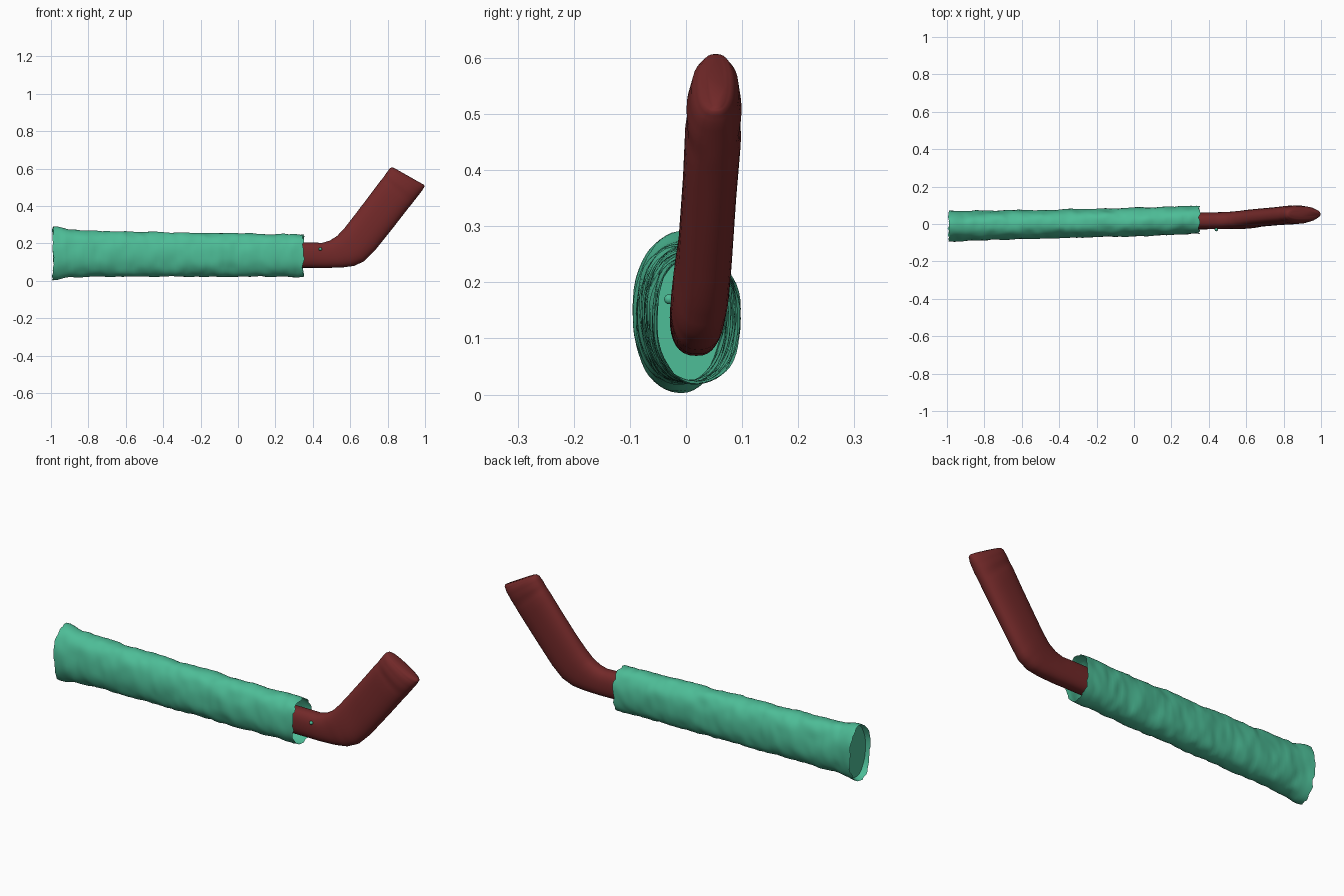
import bpy, bmesh, math
from mathutils import Vector, noise

if "Cube" in bpy.data.objects:
    bpy.data.objects.remove(bpy.data.objects["Cube"])


def material(name, color):
    m = bpy.data.materials.new(name)
    m.diffuse_color = (*color, 1)
    m.use_nodes = True
    m.node_tree.nodes["Principled BSDF"].inputs["Base Color"].default_value = m.diffuse_color
    return m


def interp(table, x):
    """Linear interpolation through rows sorted by their first value."""
    for a, b in zip(table, table[1:]):
        if x <= b[0]:
            t = max(0, (x - a[0]) / (b[0] - a[0]))
            return [p + (q - p) * t for p, q in zip(a[1:], b[1:])]
    return list(table[-1][1:])


def spow(v, e):
    return math.copysign(abs(v) ** e, v)


def loft(name, rings, mat, cap_start, cap_end, angle=50):
    bm = bmesh.new()
    vs = [[bm.verts.new(p) for p in r] for r in rings]
    n = len(vs[0])
    for a, b in zip(vs, vs[1:]):
        for i in range(n):
            j = (i + 1) % n
            bm.faces.new((a[i], a[j], b[j], b[i]))
    if cap_start:
        bm.faces.new(vs[0][::-1])
    if cap_end:
        bm.faces.new(vs[-1])
    bmesh.ops.recalc_face_normals(bm, faces=bm.faces)
    me = bpy.data.meshes.new(name)
    bm.to_mesh(me)
    bm.free()
    ob = bpy.data.objects.new(name, me)
    bpy.context.collection.objects.link(ob)
    me.materials.append(mat)
    bpy.context.view_layer.objects.active = ob
    ob.select_set(True)
    bpy.ops.object.shade_smooth_by_angle(angle=math.radians(angle))
    ob.select_set(False)
    return ob


green = material("sleeve_green", (0.075, 0.51, 0.31))
red = material("handle_red", (0.17, 0.022, 0.022))

# Sleeve: x, bottom z, top z, centre y, half width
SLEEVE = [(-1.0, 0.004, 0.288, -0.012, 0.084), (-0.97, 0.008, 0.290, -0.012, 0.083),
          (-0.90, 0.020, 0.272, -0.010, 0.079), (-0.50, 0.022, 0.262, -0.001, 0.077),
          (0.0, 0.022, 0.254, 0.010, 0.076), (0.36, 0.022, 0.248, 0.023, 0.076)]
N = 48


def sleeve_ring(x, ragged=0.0, scale=1.0):
    zb, zt, yc, hw = interp(SLEEVE, x)
    ring = []
    for i in range(N):
        a = 2 * math.pi * i / N
        c, s = math.cos(a), math.sin(a)
        # cloth wrinkles running around the tube
        w = noise.noise(Vector((x * 14, c * 1.3, s * 1.3))) * 0.006
        w += noise.noise(Vector((x * 35, c * 2 + 5, s * 2))) * 0.003
        y = yc + scale * (hw + w) * spow(c, 0.9)
        z = (zb + zt) / 2 + scale * ((zt - zb) / 2 + w) * spow(s, 0.9)
        dx = ragged * noise.noise(Vector((c * 4, s * 4, x * 3)))
        ring.append((x + dx, y, max(z, 0)))
    return ring


xs = [-0.99 + 1.34 * i / 90 for i in range(91)]
rings = [sleeve_ring(x, 0.012 if i in (0, 90) else 0) for i, x in enumerate(xs)]
# recessed closing panel tucked inside the flared end
rings = [sleeve_ring(-0.965, 0, 0.93)] + rings
loft("sleeve", rings, green, True, False)

# Handle: top x/z, bottom x/z, centre y, half width
HANDLE = [(0.28, 0.205, 0.28, 0.070, 0.016, 0.045), (0.40, 0.205, 0.40, 0.070, 0.017, 0.045),
          (0.45, 0.203, 0.47, 0.069, 0.018, 0.045), (0.49, 0.215, 0.56, 0.072, 0.020, 0.046),
          (0.53, 0.240, 0.62, 0.080, 0.022, 0.049), (0.57, 0.283, 0.675, 0.105, 0.027, 0.050),
          (0.62, 0.347, 0.73, 0.160, 0.034, 0.048), (0.70, 0.452, 0.83, 0.285, 0.042, 0.048),
          (0.76, 0.532, 0.91, 0.388, 0.048, 0.050), (0.777, 0.553, 0.932, 0.415, 0.049, 0.047),
          (0.79, 0.572, 0.955, 0.445, 0.050, 0.049), (0.81, 0.600, 0.984, 0.482, 0.052, 0.042),
          (0.822, 0.607, 0.997, 0.504, 0.053, 0.030), (0.834, 0.604, 0.995, 0.513, 0.054, 0.016)]

rows = [(k, *r) for k, r in enumerate(HANDLE)]
hr = []
for s in range((len(HANDLE) - 1) * 3 + 1):
    tx, tz, bx, bz, yc, hw = interp(rows, s / 3)
    top, bot = Vector((tx, yc, tz)), Vector((bx, yc, bz))
    mid, half = (top + bot) / 2, (top - bot) / 2
    ring = []
    for i in range(32):
        a = 2 * math.pi * i / 32
        p = mid + half * spow(math.sin(a), 0.85)
        p.y += hw * spow(math.cos(a), 0.8)
        ring.append(p)
    hr.append(ring)
loft("handle", hr, red, True, True)

# Small pin on the front of the handle neck
bpy.ops.mesh.primitive_uv_sphere_add(segments=12, ring_count=8, radius=0.009,
                                     location=(0.44, -0.030, 0.17))
pin = bpy.context.object
pin.name = "neck_pin"
pin.data.materials.append(green)
bpy.ops.object.shade_smooth_by_angle()
